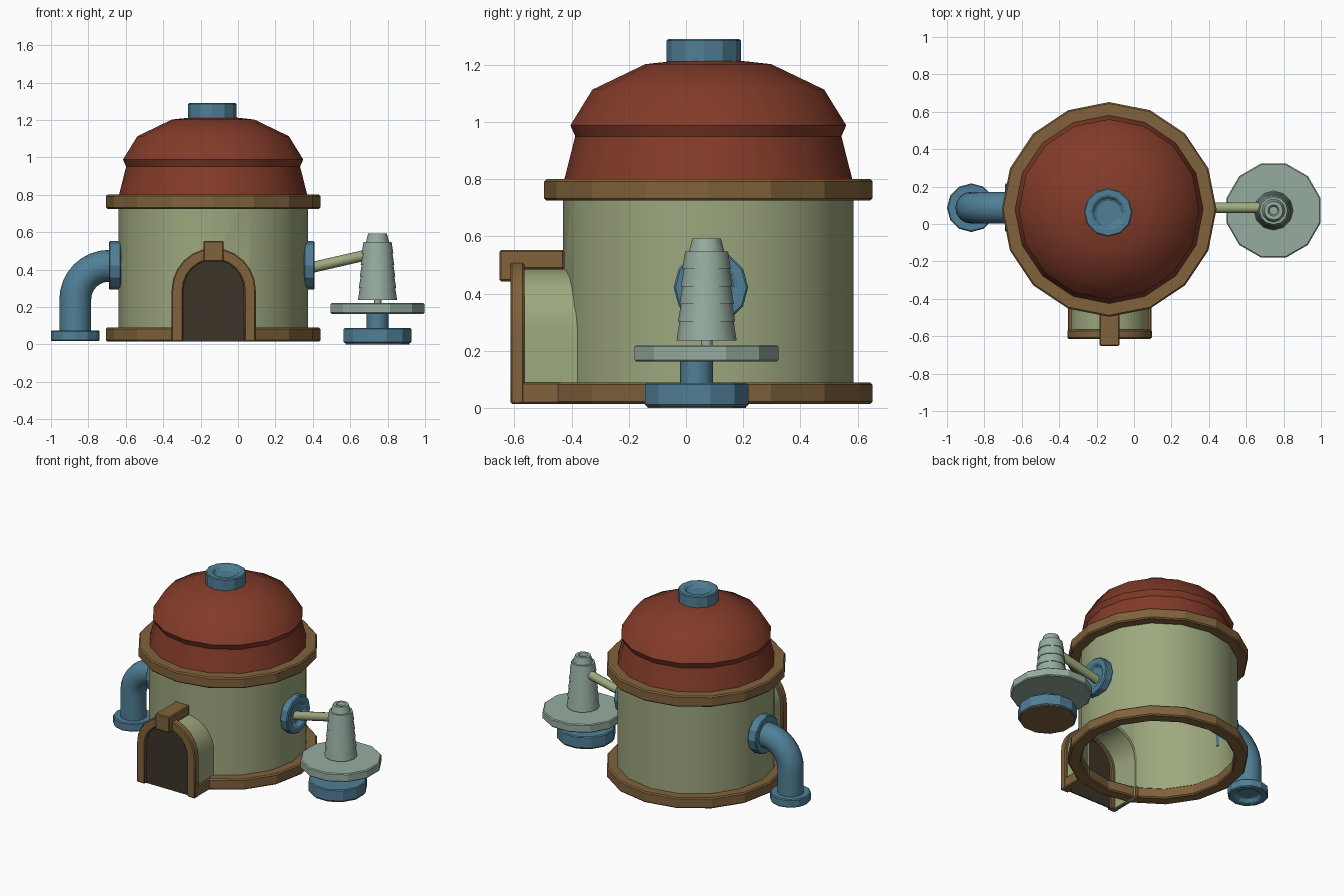
import bpy, bmesh, math
from mathutils import Matrix, Vector

if "Cube" in bpy.data.objects:
    bpy.data.objects.remove(bpy.data.objects["Cube"])


def material(name, r, g, b):
    m = bpy.data.materials.new(name)
    m.diffuse_color = [((c / 255 + 0.055) / 1.055) ** 2.4 for c in (r, g, b)] + [1]
    m.use_nodes = True
    m.node_tree.nodes["Principled BSDF"].inputs["Base Color"].default_value = m.diffuse_color
    return m


GREEN = material("sage_green", 157, 168, 126)
BROWN = material("wood_brown", 128, 98, 60)
RED = material("roof_red", 131, 59, 41)
BLUE = material("pipe_blue", 80, 127, 150)
GREY = material("pale_grey_green", 150, 172, 160)
DARK = material("dark_doorway", 60, 52, 40)

CX, CY = -0.133, 0.078      # centre of the round house
DOOR_X = -0.13


def finish(name, bm, mat, smooth=None, bevel=0):
    bmesh.ops.remove_doubles(bm, verts=bm.verts, dist=1e-5)
    bmesh.ops.recalc_face_normals(bm, faces=bm.faces)
    me = bpy.data.meshes.new(name)
    bm.to_mesh(me)
    bm.free()
    me.materials.append(mat)
    ob = bpy.data.objects.new(name, me)
    bpy.context.collection.objects.link(ob)
    if smooth:
        bpy.ops.object.select_all(action='DESELECT')
        ob.select_set(True)
        bpy.context.view_layer.objects.active = ob
        bpy.ops.object.shade_smooth_by_angle(angle=math.radians(smooth))
    if bevel:
        mod = ob.modifiers.new("soft_edges", 'BEVEL')
        mod.width, mod.segments, mod.limit_method = bevel, 1, 'ANGLE'
        mod.angle_limit = math.radians(40)
    return ob


def lathe(name, profile, mat, sides=16, loc=(0, 0, 0), turn=0.0, loop=False,
          rot=None, smooth=None, bevel=0):
    """Revolve (radius, height) points round z, then rotate and place."""
    bm = bmesh.new()
    rings = []
    for r, z in profile:
        rings.append([bm.verts.new((r * math.cos(a), r * math.sin(a), z)) for a in
                      (turn + 2 * math.pi * i / sides for i in range(sides))])
    pairs = list(zip(rings, rings[1:])) + ([(rings[-1], rings[0])] if loop else [])
    for a, b in pairs:
        for i in range(sides):
            j = (i + 1) % sides
            bm.faces.new((a[i], a[j], b[j], b[i]))
    bmesh.ops.dissolve_degenerate(bm, dist=1e-5, edges=bm.edges)
    bm.transform(Matrix.Translation(loc) @ (rot or Matrix()))
    return finish(name, bm, mat, smooth, bevel)


def box(name, x0, x1, y0, y1, z0, z1, mat, bevel=0.006):
    bm = bmesh.new()
    bmesh.ops.create_cube(bm, size=1)
    bm.transform(Matrix.Translation(((x0 + x1) / 2, (y0 + y1) / 2, (z0 + z1) / 2))
                 @ Matrix.Diagonal((x1 - x0, y1 - y0, z1 - z0, 1)))
    return finish(name, bm, mat, bevel=bevel)


def arch(r, zc, y, z0=0.015, n=12):
    pts = [(DOOR_X + r, y, z0)]
    pts += [(DOOR_X + r * math.cos(math.pi * i / n), y, zc + r * math.sin(math.pi * i / n))
            for i in range(n + 1)]
    return pts + [(DOOR_X - r, y, z0)]


def arch_band(name, ro, ri, zc, y0, y1, mat, bevel=0):
    bm = bmesh.new()
    rows = [[bm.verts.new(p) for p in arch(r, zc, y)]
            for r, y in ((ro, y0), (ro, y1), (ri, y1), (ri, y0))]
    for k in range(4):
        a, b = rows[k], rows[(k + 1) % 4]
        for i in range(len(a) - 1):
            bm.faces.new((a[i], a[i + 1], b[i + 1], b[i]))
    bm.faces.new([row[0] for row in rows])
    bm.faces.new([row[-1] for row in rows])
    return finish(name, bm, mat, 35, bevel)


def arch_solid(name, r, zc, y0, y1, mat, z0=0.015):
    bm = bmesh.new()
    f = bm.faces.new([bm.verts.new(p) for p in arch(r, zc, y0, z0)])
    g = bmesh.ops.extrude_face_region(bm, geom=[f])
    bmesh.ops.translate(bm, vec=(0, y1 - y0, 0),
                        verts=[v for v in g["geom"] if isinstance(v, bmesh.types.BMVert)])
    return finish(name, bm, mat)


def tube(name, path, radius, mat, sides=16):
    """Sweep a circle along a path lying in an xz plane, with closed ends."""
    bm = bmesh.new()
    rings = []
    path = [Vector(p) for p in path]
    for i, p in enumerate(path):
        t = (path[min(i + 1, len(path) - 1)] - path[max(i - 1, 0)]).normalized()
        v = Vector((0, 1, 0))
        u = t.cross(v)
        rings.append([bm.verts.new(p + radius * (u * math.cos(a) + v * math.sin(a)))
                      for a in (2 * math.pi * k / sides for k in range(sides))])
    for a, b in zip(rings, rings[1:]):
        for k in range(sides):
            j = (k + 1) % sides
            bm.faces.new((a[k], a[j], b[j], b[k]))
    bm.faces.new(rings[0])
    bm.faces.new(rings[-1])
    return finish(name, bm, mat, 40)


# Round wall, a hollow shell with a doorway cut through it
wall = lathe("wall", [(0.507, 0.02), (0.507, 0.79), (0.495, 0.79), (0.495, 0.02)],
             GREEN, loc=(CX, CY, 0), loop=True, smooth=35)
cutter = arch_solid("doorway_cutter", 0.19, 0.28, -0.7, -0.2, GREEN, z0=-0.1)
cutter.hide_render = True
cutter.hide_set(True)
cut = wall.modifiers.new("doorway", 'BOOLEAN')
cut.operation, cut.object, cut.solver = 'DIFFERENCE', cutter, 'EXACT'

# Wooden hoops at foot and eaves
for name, z0, z1 in (("foot_hoop", 0.015, 0.09), ("eaves_hoop", 0.725, 0.8)):
    lathe(name, [(0.574, z0), (0.574, z1), (0.49, z1), (0.49, z0)], BROWN,
          loc=(CX, CY, 0), loop=True, bevel=0.008)

# Domed roof with an overhanging lip
lathe("roof", [(0.508, 0.78), (0.465, 0.95), (0.482, 0.988), (0.405, 1.113),
               (0.22, 1.202), (0, 1.226)], RED, loc=(CX, CY, 0), smooth=35)

# Doorway: tunnel, frame, keystone, foot strips and dark door
arch_band("door_tunnel", 0.207, 0.187, 0.28, -0.575, -0.37, GREEN)
arch_band("door_frame", 0.225, 0.163, 0.29, -0.614, -0.565, BROWN, 0.006)
arch_solid("door", 0.168, 0.29, -0.592, -0.584, DARK)
box("keystone_top", -0.185, -0.077, -0.652, -0.425, 0.485, 0.553, BROWN)
box("keystone_face", -0.185, -0.077, -0.652, -0.605, 0.443, 0.553, BROWN)
for side, name in ((-1, "left_foot_strip"), (1, "right_foot_strip")):
    a, b = sorted((DOOR_X + side * 0.19, DOOR_X + side * 0.223))
    box(name, a, b, -0.575, -0.36, 0.015, 0.09, BROWN)


# Pipe collars: twelve-sided discs with a recessed mouth
def collar(name, loc, depth, rot=None):
    lathe(name, [(0, 0), (0.13, 0), (0.13, depth), (0.088, depth),
                 (0.07, depth - 0.025), (0, depth - 0.025)],
          BLUE, 12, loc, rot=rot, bevel=0.006)


Y_PIPE = 0.087
collar("chimney_collar", (-0.138, 0.062, 1.205), 0.085)
collar("drain_collar", (-0.87, Y_PIPE, 0.075), 0.058, Matrix.Rotation(math.pi, 4, 'X'))
collar("left_wall_collar", (-0.625, Y_PIPE, 0.422), 0.065, Matrix.Rotation(-math.pi / 2, 4, 'Y'))
collar("right_wall_collar", (0.353, Y_PIPE, 0.422), 0.057, Matrix.Rotation(math.pi / 2, 4, 'Y'))

# Bent drain pipe
bend = [(-0.69 - 0.18 * math.sin(t), Y_PIPE, 0.24 + 0.18 * math.cos(t))
        for t in (math.pi / 2 * i / 8 for i in range(9))]
tube("drain_pipe", [(-0.63, Y_PIPE, 0.42)] + bend + [(-0.87, Y_PIPE, 0.06)], 0.085, BLUE)

# Slanted rod from the house to the spindle
tube("rod", [(0.36, Y_PIPE, 0.403), (0.74, Y_PIPE, 0.49)], 0.029, GREEN, 12)

# Spindle stand: base, post, disc, stem and stacked spool
SX, SY = 0.746, 0.072
T = math.pi / 12
lathe("stand_base", [(0, 0.006), (0.187, 0.006), (0.187, 0.088), (0, 0.088)], BLUE, 12,
      (SX, 0.037, 0), T, bevel=0.006)
lathe("stand_base_sole", [(0, 0), (0.178, 0), (0.178, 0.007), (0, 0.007)], BROWN, 12,
      (SX, 0.037, 0), T)
lathe("stand_post", [(0, 0.08), (0.058, 0.08), (0.058, 0.17), (0, 0.17)], BLUE, 12,
      (SX, 0.037, 0), smooth=35)
lathe("disc", [(0, 0.163), (0.26, 0.163), (0.26, 0.221), (0, 0.221)], GREY, 12,
      (SX, SY, 0), T, bevel=0.006)
lathe("stem", [(0.02, 0.215), (0.02, 0.26)], GREY, 12, (SX, SY, 0), smooth=35)
spool = [(0, 0.236)]
levels = (0.236, 0.302, 0.364, 0.424, 0.486, 0.547)
for i, (z0, z1) in enumerate(zip(levels, levels[1:])):
    r = 0.105 - 0.005 * i
    spool += [(r, z0), (r - 0.010, z1)]
spool += [(0.062, 0.547), (0.05, 0.592), (0.03, 0.592), (0.022, 0.575), (0, 0.575)]
lathe("spool", spool, GREY, 12, (SX, SY, 0), smooth=35)
